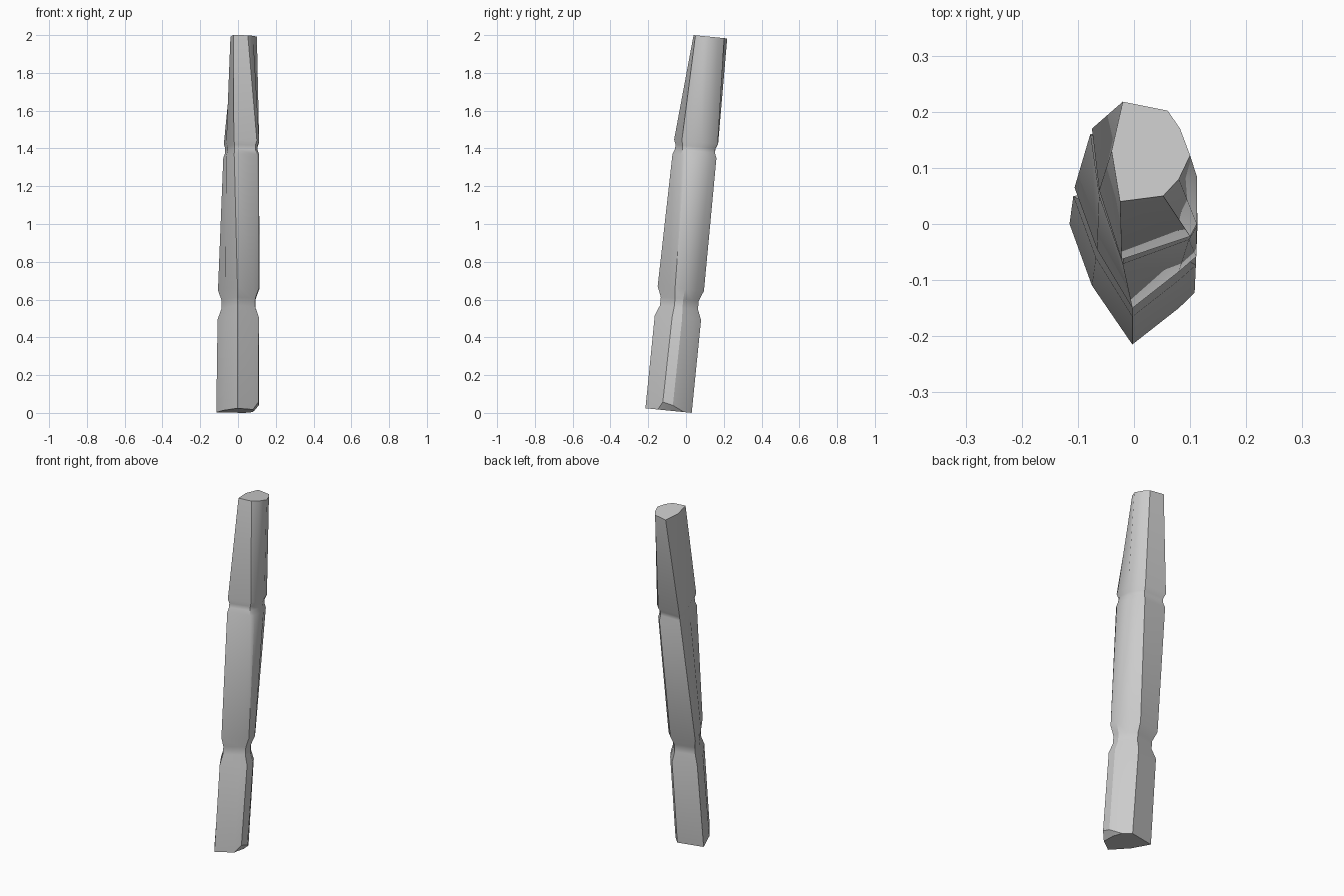
import bpy, bmesh
from mathutils import Vector

if "Cube" in bpy.data.objects:
    bpy.data.objects.remove(bpy.data.objects["Cube"])

LEAN = 0.1  # backward shift per unit height; rings tilt by the same slope

# Eight-sided cross-sections (x, y), starting at the front ridge, going round the left side
foot = [(-.003, -.215), (-.075, -.11), (-.115, 0), (.035, .03),
        (.075, -.01), (.11, -.07), (.108, -.123), (.08, -.15)]
knee = [(x + (.009 if x < -.05 else .003 if x > .1 else 0), y + .065) for x, y in foot]
shoulder = [(-.022, -.063), (-.062, .06), (-.075, .17), (.063, .168),
            (.09, .14), (.112, .085), (.112, 0), (.1, -.022)]
tip = [(-.025, .04), (-.04, .13), (-.02, .218), (.06, .202),
       (.082, .17), (.1, .122), (.08, .08), (.052, .05)]
KEYS = [(0, foot), (.655, knee), (1.44, shoulder), (2.004, tip)]


def section(z, scale=1.0):
    """Interpolated cross-section at height z, shrunk about its centre, tilted with the lean."""
    for (z0, a), (z1, b) in zip(KEYS, KEYS[1:]):
        if z <= z1:
            t = (z - z0) / (z1 - z0)
            pts = [Vector(p).lerp(Vector(q), t) for p, q in zip(a, b)]
            break
    mid = (Vector((min(p.x for p in pts), min(p.y for p in pts))) +
           Vector((max(p.x for p in pts), max(p.y for p in pts)))) / 2
    pts = [mid + (p - mid) * scale for p in pts]
    return [Vector((p.x, p.y, z - LEAN * p.y)) for p in pts]


# Rings from bottom to top, with a deep groove low down and a shallow one above
levels = [(.003, 1), (.5, 1), (.555, .82), (.60, .82), (.655, 1),
          (1.365, 1), (1.392, .91), (1.415, .91), (1.44, 1), (2.004, 1)]
rings = [section(z, s) for z, s in levels]

# Chipped bottom corner on the right side
sole = [p.copy() for p in rings[0]]
for i, inset, lift in ((5, -.025, .03), (6, -.027, .042)):
    sole[i].x += inset
    rings[0][i].z += lift
rings.insert(0, sole)

# Skin the rings and cap both ends
bm = bmesh.new()
loops = [[bm.verts.new(p) for p in r] for r in rings]
for a, b in zip(loops, loops[1:]):
    for i in range(8):
        j = (i + 1) % 8
        bm.faces.new((a[i], a[j], b[j], b[i]))
bm.faces.new(loops[0])
bm.faces.new(loops[-1])
bmesh.ops.remove_doubles(bm, verts=bm.verts, dist=.0005)
bmesh.ops.recalc_face_normals(bm, faces=bm.faces)
mesh = bpy.data.meshes.new("leaning_post")
bm.to_mesh(mesh)
bm.free()

post = bpy.data.objects.new("leaning_post", mesh)
bpy.context.collection.objects.link(post)
bpy.context.view_layer.objects.active = post
post.select_set(True)
bpy.ops.object.shade_smooth_by_angle(angle=.55)
